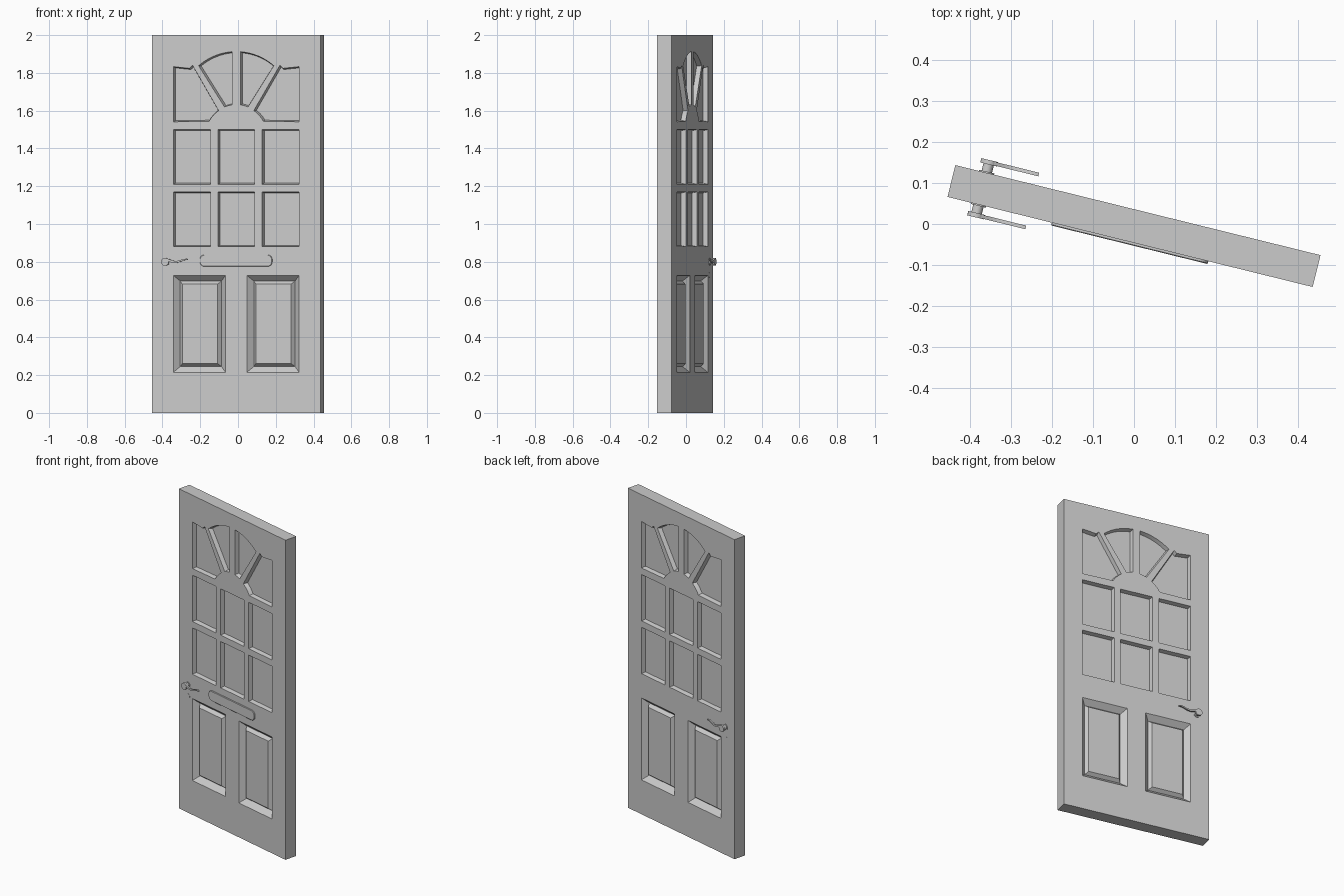
import bpy, bmesh, math
from mathutils import Vector, Matrix

if "Cube" in bpy.data.objects:
    bpy.data.objects.remove(bpy.data.objects["Cube"])

HALF_T = 0.04
TURN = Matrix.Translation((0, -0.005, 0)) @ Matrix.Rotation(math.radians(-13.85), 4, 'Z')

grey = bpy.data.materials.new("door_grey")
grey.use_nodes = True
grey.diffuse_color = (0.6, 0.6, 0.6, 1)
grey.node_tree.nodes["Principled BSDF"].inputs["Base Color"].default_value = (0.6, 0.6, 0.6, 1)


def make_object(name, bm):
    bmesh.ops.recalc_face_normals(bm, faces=bm.faces)
    mesh = bpy.data.meshes.new(name)
    bm.to_mesh(mesh)
    bm.free()
    mesh.materials.append(grey)
    ob = bpy.data.objects.new(name, mesh)
    bpy.context.collection.objects.link(ob)
    return ob


def rect(x0, x1, z0, z1):
    return [(x0, z0), (x1, z0), (x1, z1), (x0, z1)]


def arc(cz, r, x0, x1, n=8):
    """Points on the upper half of a circle centred on x = 0."""
    a0, a1 = math.acos(x0 / r), math.acos(x1 / r)
    angles = [a0 + (a1 - a0) * i / n for i in range(n + 1)]
    return [(r * math.cos(a), cz + r * math.sin(a)) for a in angles]


def inset(points, d):
    """Move every side of a counter-clockwise outline inward by d."""
    out = []
    for i, p in enumerate(points):
        p = Vector(p)
        a = (p - Vector(points[i - 1])).normalized()
        b = (Vector(points[(i + 1) % len(points)]) - p).normalized()
        na, nb = Vector((-a.y, a.x)), Vector((-b.y, b.x))
        out.append(p + (na + nb) * d / (1 + na.dot(nb)))
    return out


def loft(bm, outline, steps, side=1):
    """Closed solid through (inset, y) steps of one outline."""
    rings = [[bm.verts.new((p[0], side * y, p[1])) for p in inset(outline, d)]
             for d, y in steps]
    for r0, r1 in zip(rings, rings[1:]):
        for i in range(len(r0)):
            j = (i + 1) % len(r0)
            bm.faces.new((r0[i], r0[j], r1[j], r1[i]))
    bm.faces.new(rings[0])
    bm.faces.new(rings[-1])


def mirrored(points):
    return [(-x, z) for x, z in reversed(points)]


# Glazing outlines: two rows of three panes, then a sunburst of four
panes = []
for z0, z1 in ((0.88, 1.17), (1.21, 1.50)):
    side_pane = rect(0.141, 0.342, z0, z1)
    panes += [rect(-0.10, 0.10, z0, z1), side_pane, mirrored(side_pane)]
inner_ray = arc(1.595, 0.318, 0.205, 0.023) + arc(1.46, 0.172, 0.023, 0.064, 4)
outer_ray = [(0.342, 1.541), (0.342, 1.833), (0.255, 1.824), (0.238, 1.84)]
outer_ray += arc(1.46, 0.17, 0.096, 0.148, 5)
for ray in (inner_ray, outer_ray):
    panes += [ray, mirrored(ray)]
panel = rect(0.058, 0.343, 0.215, 0.728)

# Door slab with recesses cut in both faces
bm = bmesh.new()
bmesh.ops.create_cube(bm, size=1, matrix=Matrix.Translation((0, 0, 1))
                      @ Matrix.Diagonal((0.919, 2 * HALF_T, 2, 1)))
door = make_object("door_slab", bm)
bm = bmesh.new()
for side in (1, -1):
    for pane in panes:
        loft(bm, pane, [(0, 0.06), (0, HALF_T), (0.006, HALF_T - 0.025)], side)
    for p in (panel, mirrored(panel)):
        loft(bm, p, [(0, 0.06), (0, HALF_T), (0.03, 0.008), (0.046, 0.028)], side)
cutter = make_object("recess_cutter", bm)
cutter.hide_render = True
mod = door.modifiers.new("recesses", 'BOOLEAN')
mod.object = cutter
mod.operation = 'DIFFERENCE'
mod.solver = 'EXACT'
bpy.context.view_layer.objects.active = door
bpy.ops.object.modifier_apply(modifier=mod.name)
bpy.data.objects.remove(cutter)
parts = [door]


def disc(x, z, r, n=20):
    return [(x + r * math.cos(math.tau * i / n), z + r * math.sin(math.tau * i / n))
            for i in range(n)]


# Lever handles: wavy tail growing out of a round boss
HX, HZ = -0.381, 0.80
tail = []
for sign in (-1, 1):
    edge = []
    for i in range(13):
        t = i / 12
        x = HX + 0.013 + t * 0.112
        z = HZ + 0.006 - 0.007 * math.sin(t * math.tau * 0.9 - 0.6)
        edge.append((x, z + sign * (0.007 - 0.004 * t)))
    tail += edge if sign < 0 else edge[::-1]

for label, side in (("front", -1), ("back", 1)):
    for name, outline, y0, y1 in (
            ("lever", tail, 0.062, 0.071),
            ("boss", disc(HX, HZ, 0.021), 0.061, 0.072),
            ("spindle", disc(HX, HZ, 0.013), 0.035, 0.062),
            ("rose", disc(HX, HZ, 0.019), 0.035, 0.043),
            ("keyhole_cover", disc(HX, 0.73, 0.016), 0.035, 0.041)):
        bm = bmesh.new()
        loft(bm, outline, [(0, y0), (0, y1)], side)
        parts.append(make_object(f"{label}_{name}", bm))

# Letter plate with rounded corners on the front
plate = []
for cx, cz, start in ((0.172, 0.812, 0), (-0.172, 0.812, 1),
                      (-0.172, 0.80, 2), (0.172, 0.80, 3)):
    for i in range(6):
        a = (start + i / 5) * math.pi / 2
        plate.append((cx + 0.025 * math.cos(a), cz + 0.025 * math.sin(a)))
bm = bmesh.new()
loft(bm, plate, [(0, 0.035), (0, 0.045), (0.002, 0.047)], -1)
parts.append(make_object("letter_plate", bm))

# The whole door stands slightly open
for ob in parts:
    ob.data.transform(TURN)
    ob.select_set(True)
bpy.context.view_layer.objects.active = door
bpy.ops.object.shade_smooth_by_angle(angle=math.radians(30))
